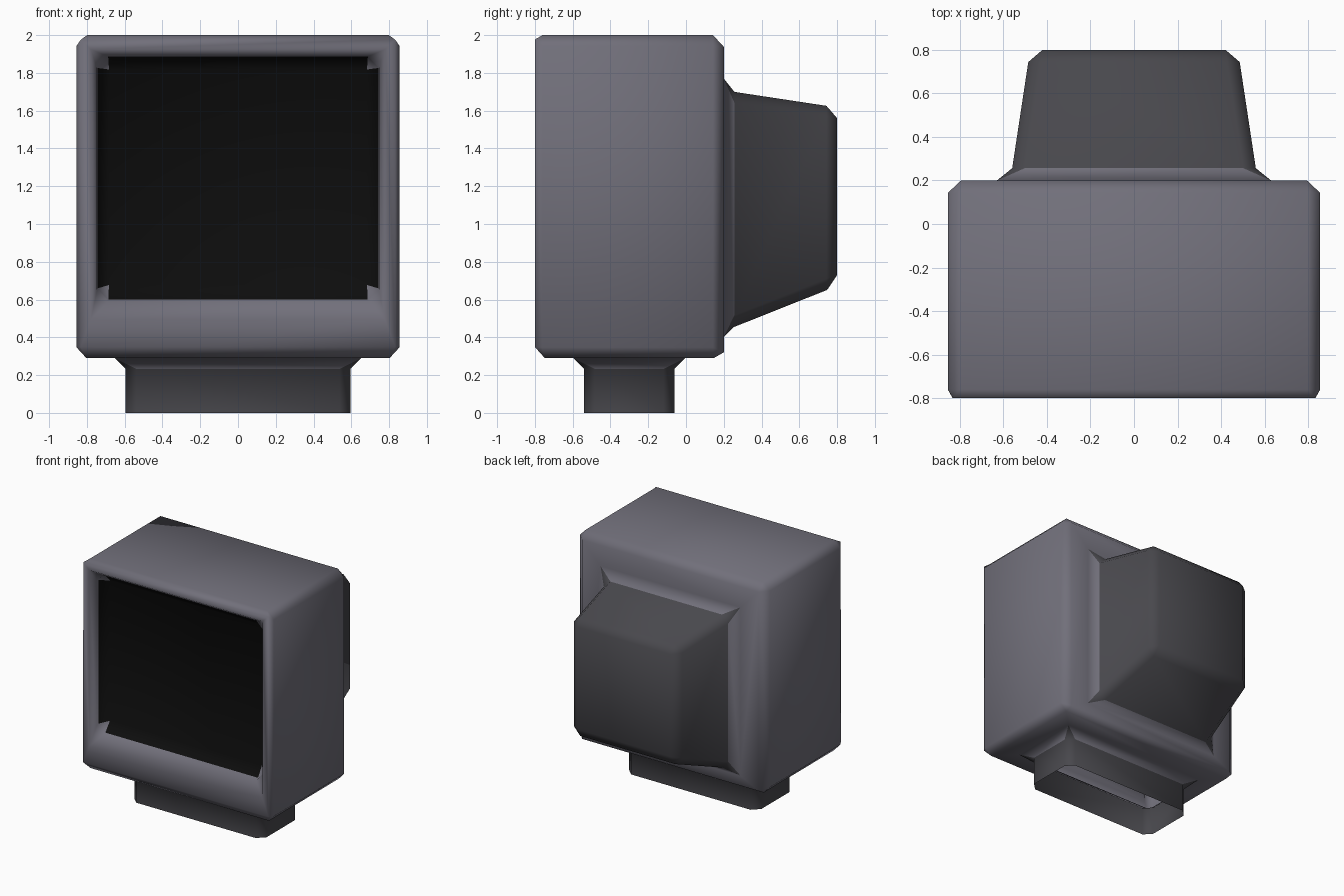
import bpy, bmesh

if "Cube" in bpy.data.objects:
    bpy.data.objects.remove(bpy.data.objects["Cube"])

BEVEL = 0.057


def material(name, color):
    m = bpy.data.materials.new(name)
    m.diffuse_color = (*color, 1)
    m.use_nodes = True
    m.node_tree.nodes["Principled BSDF"].inputs["Base Color"].default_value = m.diffuse_color
    return m


bm = bmesh.new()


def ring_y(y, x, z0, z1):
    """Upright rectangle of four vertices at depth y."""
    return [bm.verts.new(c) for c in ((-x, y, z0), (x, y, z0), (x, y, z1), (-x, y, z1))]


def ring_z(z, x, y0, y1):
    """Level rectangle of four vertices at height z."""
    return [bm.verts.new(c) for c in ((-x, y0, z), (x, y0, z), (x, y1, z), (-x, y1, z))]


def bridge(a, b, mat, sides=range(4)):
    for i in sides:
        j = (i + 1) % 4
        bm.faces.new((a[i], a[j], b[j], b[i])).material_index = mat


def cap(ring, mat):
    bm.faces.new(ring).material_index = mat


CASE, DARK, SCREEN = 0, 1, 2

# main case: right, top and left walls
front = ring_y(-0.8, 0.855, 0.29, 2.0)
back = ring_y(0.2, 0.855, 0.29, 2.0)
bridge(front, back, CASE, (1, 2, 3))

# front rim, recess walls and screen
opening = ring_y(-0.8, 0.75, 0.57, 1.895)
floor = ring_y(-0.67, 0.74, 0.62, 1.875)
bridge(front, opening, CASE)
bridge(opening, floor, CASE)
cap(floor, SCREEN)

# tapered tube housing at the back
root = ring_y(0.2, 0.568, 0.433, 1.708)
tail = ring_y(0.8, 0.477, 0.672, 1.617)
bridge(back, root, CASE)
bridge(root, tail, DARK)
cap(tail, DARK)

# hollow foot, open underneath
under = [front[0], front[1], back[1], back[0]]
foot_top = ring_z(0.29, 0.595, -0.54, -0.062)
foot_end = ring_z(0.0, 0.595, -0.54, -0.062)
bridge(under, foot_top, CASE)
bridge(foot_top, foot_end, DARK)

bmesh.ops.recalc_face_normals(bm, faces=bm.faces)

# chamfer every fold, narrower around the front outline
weight = bm.edges.layers.float.new("bevel_weight_edge")
for e in bm.edges:
    if len(e.link_faces) == 2 and e.calc_face_angle() > 0.3:
        outline = all(v in front for v in e.verts)
        e[weight] = 0.7 if outline else 0.9 if all(v in opening for v in e.verts) else 1.0

mesh = bpy.data.meshes.new("monitor_housing")
bm.to_mesh(mesh)
bm.free()
for m in (material("case_grey", (0.165, 0.16, 0.195)),
          material("dark_grey", (0.065, 0.064, 0.073)),
          material("screen_black", (0.004, 0.004, 0.004))):
    mesh.materials.append(m)
mesh.shade_smooth()

housing = bpy.data.objects.new("monitor_housing", mesh)
bpy.context.collection.objects.link(housing)
mod = housing.modifiers.new("chamfer", 'BEVEL')
mod.limit_method = 'WEIGHT'
mod.width = BEVEL
mod.segments = 1
mod.use_clamp_overlap = False
